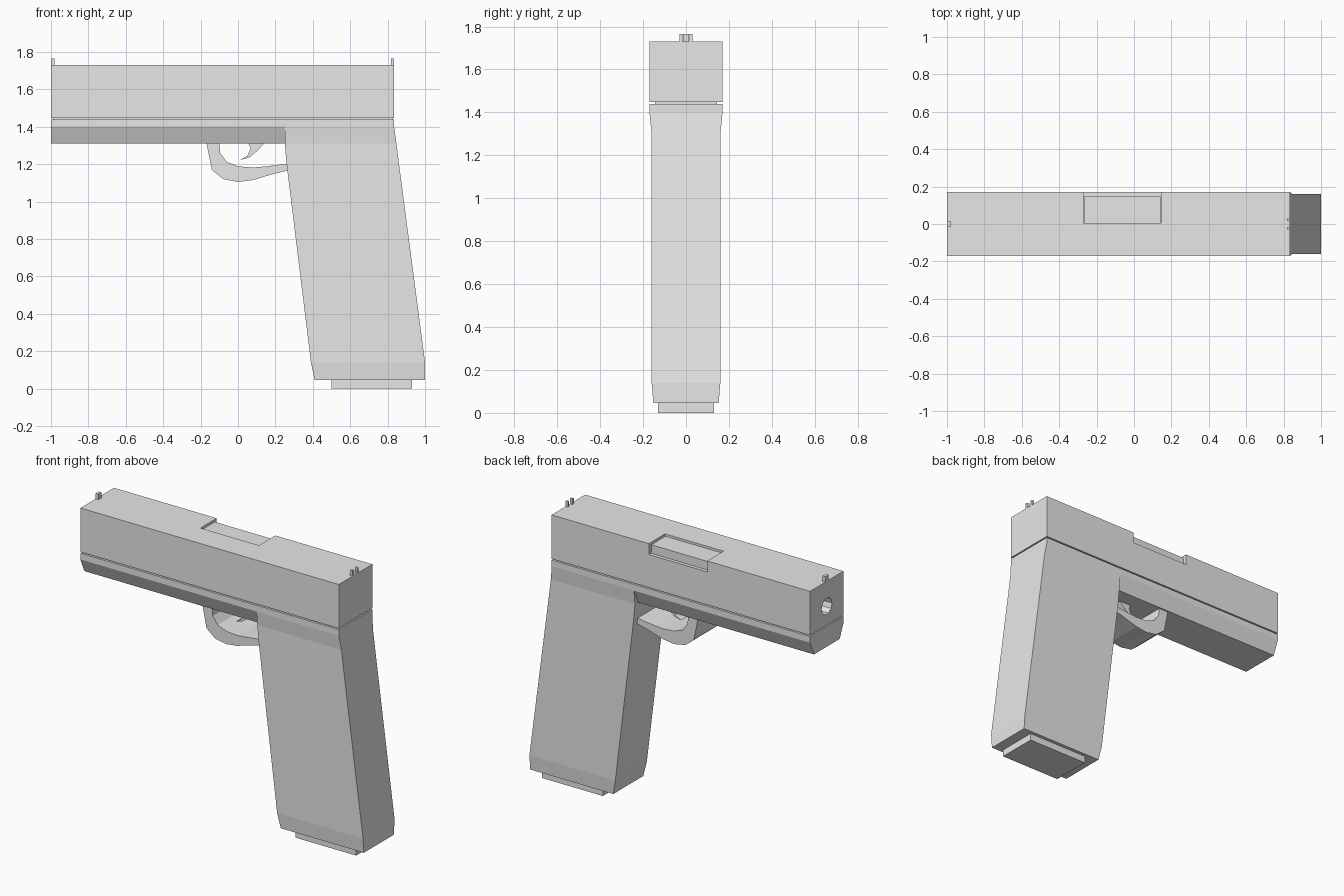
import bpy
import bmesh
from math import pi
from mathutils import Matrix

cube = bpy.data.objects.get("Cube")
if cube:
    bpy.data.objects.remove(cube, do_unlink=True)

grey = bpy.data.materials.new("plain_grey")
grey.use_nodes = True
COLOUR = (0.8, 0.8, 0.8, 1)
grey.diffuse_color = COLOUR
grey.node_tree.nodes["Principled BSDF"].inputs["Base Color"].default_value = COLOUR


def finish(name, bm):
    """Turn a bmesh into a named, flat shaded object."""
    bmesh.ops.recalc_face_normals(bm, faces=bm.faces[:])
    mesh = bpy.data.meshes.new(name)
    bm.to_mesh(mesh)
    bm.free()
    mesh.materials.append(grey)
    obj = bpy.data.objects.new(name, mesh)
    bpy.context.collection.objects.link(obj)
    return obj


def loft(name, levels):
    """Stack rectangles given as (z, x min, x max, half width)."""
    bm = bmesh.new()
    rings = [[bm.verts.new(p) for p in ((a, -w, z), (b, -w, z), (b, w, z), (a, w, z))]
             for z, a, b, w in levels]
    for low, high in zip(rings, rings[1:]):
        for i in range(4):
            j = (i + 1) % 4
            bm.faces.new((low[i], low[j], high[j], high[i]))
    bm.faces.new(rings[0])
    bm.faces.new(rings[-1])
    return finish(name, bm)


def box(name, x, y, z):
    bm = bmesh.new()
    bmesh.ops.create_cube(bm, size=1)
    for v in bm.verts:
        v.co = [r[0] if c < 0 else r[1] for c, r in zip(v.co, (x, y, z))]
    return finish(name, bm)


def plate(name, outline, half):
    """Extrude a side outline of (x, z) points across the width."""
    bm = bmesh.new()
    face = bm.faces.new([bm.verts.new((x, -half, z)) for x, z in outline])
    new = bmesh.ops.extrude_face_region(bm, geom=[face])["geom"]
    moved = [v for v in new if isinstance(v, bmesh.types.BMVert)]
    bmesh.ops.translate(bm, verts=moved, vec=(0, 2 * half, 0))
    return finish(name, bm)


def cut(obj, cutter):
    mod = obj.modifiers.new("cut", 'BOOLEAN')
    mod.operation = 'DIFFERENCE'
    mod.solver = 'EXACT'
    mod.object = cutter
    bpy.context.view_layer.objects.active = obj
    bpy.ops.object.modifier_apply(modifier=mod.name)
    bpy.data.objects.remove(cutter, do_unlink=True)


# Slide with the side port and the bore
slide = box("slide", (-1, 0.835), (-0.17, 0.17), (1.448, 1.73))
cut(slide, box("port_cutter", (-0.27, 0.145), (0.005, 0.3), (1.66, 1.9)))
bm = bmesh.new()
bmesh.ops.create_cone(bm, cap_ends=True, segments=10, radius1=0.053, radius2=0.053,
                      depth=0.8, matrix=Matrix.Translation((-1, 0, 1.57))
                      @ Matrix.Rotation(pi / 2, 4, 'Y'))
cut(slide, finish("bore_cutter", bm))
box("barrel_hood", (-0.268, 0.143), (0.003, 0.148), (1.65, 1.715))

# Sights
box("front_sight", (-1, -0.98), (-0.015, 0.015), (1.72, 1.765))
for side, s in (("left", 1), ("right", -1)):
    box("rear_sight_" + side, (0.818, 0.835), sorted((s * 0.016, s * 0.03)), (1.72, 1.765))

# Frame, with a hidden rail that leaves a thin seam under the slide
box("slide_rail", (-0.99, 0.825), (-0.145, 0.145), (1.42, 1.47))
loft("frame", [(1.31, -1, 0.27, 0.13), (1.4, -1, 0.27, 0.17), (1.44, -1, 0.27, 0.17)])

# Grip and magazine base
loft("grip", [(0.045, 0.41, 1, 0.152), (0.14, 0.39, 1, 0.16), (1.2, 0.26, 0.861, 0.161),
              (1.31, 0.25, 0.847, 0.161), (1.4, 0.25, 0.835, 0.17), (1.44, 0.25, 0.835, 0.17)])
box("magazine_base", (0.5, 0.93), (-0.13, 0.13), (0, 0.06))

# Trigger guard and trigger
plate("trigger_guard", [(-0.17, 1.32), (-0.14, 1.17), (-0.08, 1.12), (0, 1.105), (0.08, 1.115),
                        (0.18, 1.145), (0.28, 1.17), (0.28, 1.205), (0.15, 1.188),
                        (0.08, 1.182), (0, 1.188), (-0.06, 1.212), (-0.095, 1.26),
                        (-0.1, 1.32)], 0.12)
plate("trigger", [(0.05, 1.32), (0.068, 1.285), (0.05, 1.245), (0.012, 1.222),
                  (0.06, 1.235), (0.1, 1.268), (0.15, 1.32)], 0.035)
